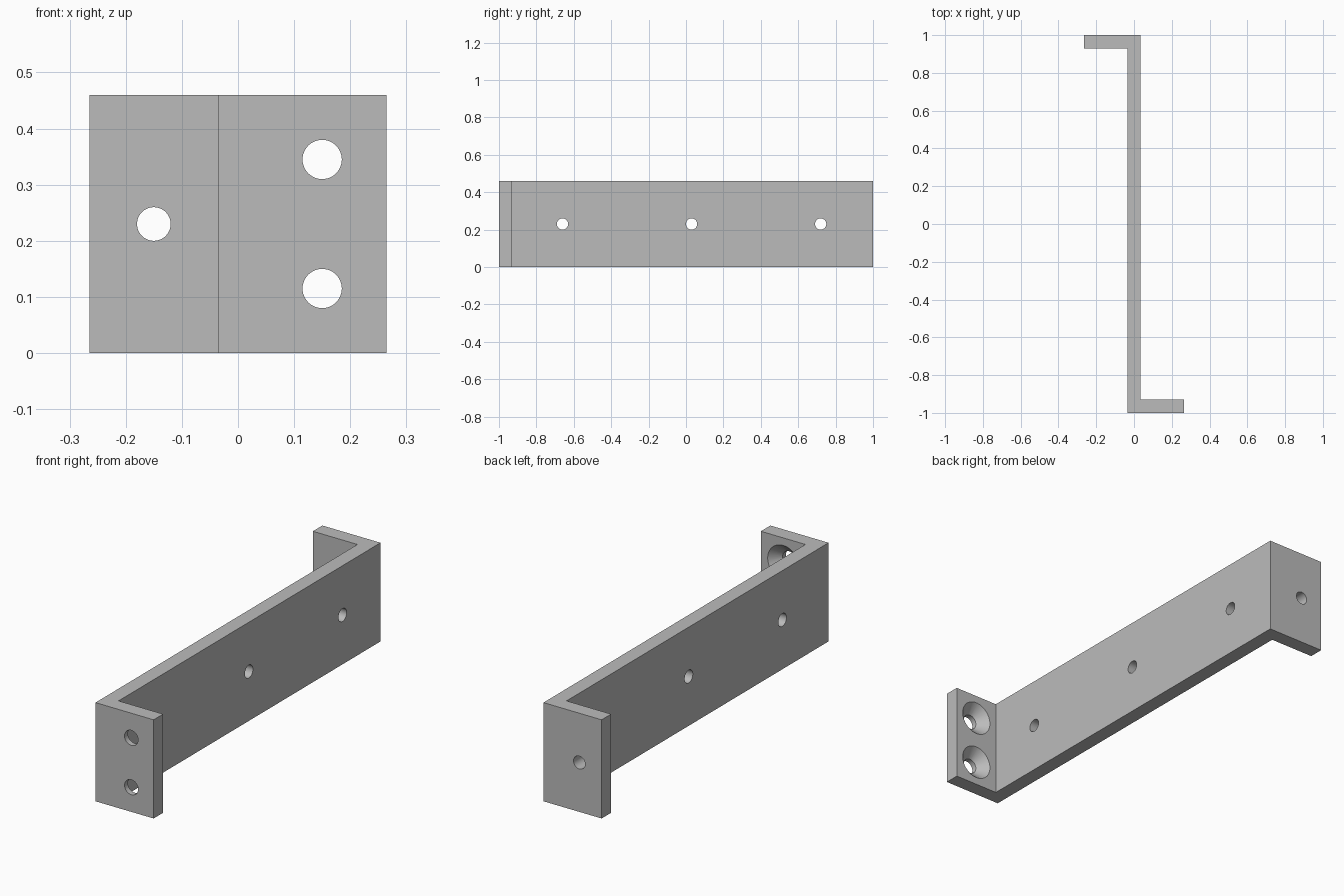
import bpy
import bmesh
from math import pi, radians
from mathutils import Matrix, Vector

cube = bpy.data.objects.get("Cube")
if cube:
    bpy.data.objects.remove(cube, do_unlink=True)

HEIGHT = 0.46
HALF_T = 0.035          # half the plate thickness
REACH = 0.265           # how far each flange extends
INNER = 1 - 2 * HALF_T  # inner face of each flange
MID = HEIGHT / 2

# Plain grey metal
steel = bpy.data.materials.new("grey metal")
steel.use_nodes = True
colour = (0.5, 0.5, 0.5, 1)
steel.diffuse_color = colour
steel.node_tree.nodes["Principled BSDF"].inputs["Base Color"].default_value = colour


def add_object(name, bm):
    mesh = bpy.data.meshes.new(name)
    bm.to_mesh(mesh)
    bm.free()
    mesh.materials.append(steel)
    obj = bpy.data.objects.new(name, mesh)
    bpy.context.collection.objects.link(obj)
    return obj


# Z-shaped plate: half the outline, repeated by a half turn, then extruded
half = [(-HALF_T, -1), (REACH, -1), (REACH, -INNER), (HALF_T, -INNER)]
outline = half + [(-x, -y) for x, y in half]
bm = bmesh.new()
face = bm.faces.new([bm.verts.new((x, y, 0)) for x, y in outline])
top = bmesh.ops.extrude_face_region(bm, geom=[face])["geom"]
bmesh.ops.translate(bm, vec=(0, 0, HEIGHT),
                    verts=[v for v in top if isinstance(v, bmesh.types.BMVert)])
bmesh.ops.recalc_face_normals(bm, faces=bm.faces)
bracket = add_object("z_bracket", bm)


def drill(center, axis, depth, r1, r2):
    """Cut a round or tapered hole along x or y."""
    turn = Matrix.Rotation(pi / 2, 4, "Y") if axis == "x" else Matrix.Rotation(-pi / 2, 4, "X")
    bm = bmesh.new()
    bmesh.ops.create_cone(bm, cap_ends=True, segments=48, radius1=r1, radius2=r2,
                          depth=depth, matrix=Matrix.Translation(Vector(center)) @ turn)
    cutter = add_object("hole_cutter", bm)
    cutter.hide_render = True
    mod = bracket.modifiers.new("hole", "BOOLEAN")
    mod.operation = "DIFFERENCE"
    mod.solver = "EXACT"
    mod.object = cutter
    bpy.ops.object.modifier_apply(modifier=mod.name)
    bpy.data.objects.remove(cutter, do_unlink=True)


bpy.ops.object.select_all(action="DESELECT")
bracket.select_set(True)
bpy.context.view_layer.objects.active = bracket

# Web holes
for y in (-0.66, 0.03, 0.72):
    drill((0, y, MID), "x", 0.2, 0.03, 0.03)

# Back flange hole
drill((-0.15, 1 - HALF_T, MID), "y", 0.2, 0.03, 0.03)

# Front flange screw holes, countersunk on the inner face
for z in (HEIGHT / 4, HEIGHT * 3 / 4):
    drill((0.15, -1 + HALF_T, z), "y", 0.2, 0.035, 0.035)
    drill((0.15, -0.9525, z), "y", 0.065, 0.025, 0.09)

bpy.ops.object.shade_smooth_by_angle(angle=radians(30))
